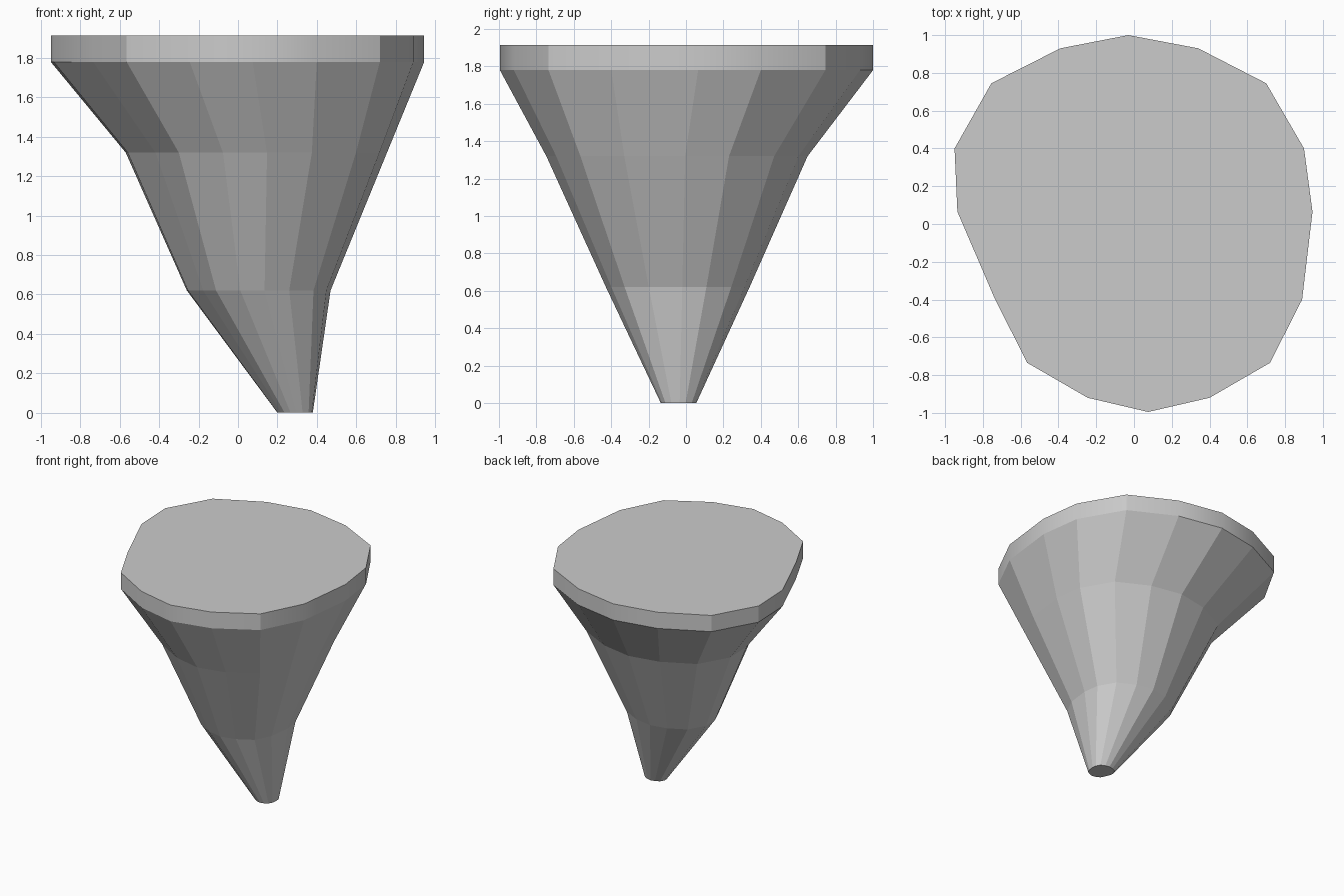
import bpy, bmesh, math

if "Cube" in bpy.data.objects:
    bpy.data.objects.remove(bpy.data.objects["Cube"])

# Irregular 16-sided outline of the top, counter-clockwise
OUTLINE = [(0.945, 0.065), (0.90, 0.40), (0.70, 0.745), (0.34, 0.93),
           (-0.03, 1.0), (-0.39, 0.93), (-0.755, 0.745), (-0.95, 0.40),
           (-0.935, 0.065), (-0.735, -0.40), (-0.565, -0.735), (-0.245, -0.92),
           (0.075, -0.995), (0.40, -0.92), (0.72, -0.735), (0.89, -0.40)]


def loft(name, levels, cap_bottom=False, cap_top=False):
    """Skin scaled, shifted copies of the outline: (z, scale, dx, dy)."""
    bm = bmesh.new()
    rings = [[bm.verts.new((x * s + dx, y * s + dy, z)) for x, y in OUTLINE]
             for z, s, dx, dy in levels]
    n = len(OUTLINE)
    for low, high in zip(rings, rings[1:]):
        for i in range(n):
            j = (i + 1) % n
            bm.faces.new((low[i], low[j], high[j], high[i]))
    if cap_bottom:
        bm.faces.new(rings[0][::-1])
    if cap_top:
        bm.faces.new(rings[-1])
    mesh = bpy.data.meshes.new(name)
    bm.to_mesh(mesh)
    bm.free()
    obj = bpy.data.objects.new(name, mesh)
    bpy.context.collection.objects.link(obj)
    return obj


# Faceted leaning cone, blunt at the tip
loft("tapered_body", [(0.0, 0.095, 0.29, -0.04),
                      (0.62, 0.385, 0.106, -0.045),
                      (1.32, 0.70, 0.095, -0.05),
                      (1.78, 1.0, 0.0, 0.0)], cap_bottom=True)

# Upright rim with the flat top
rim = loft("top_rim", [(1.78, 1.0, 0.0, 0.0), (1.915, 1.0, 0.0, 0.0)], cap_top=True)
bpy.context.view_layer.objects.active = rim
rim.select_set(True)
bpy.ops.object.shade_smooth_by_angle(angle=math.radians(30))
